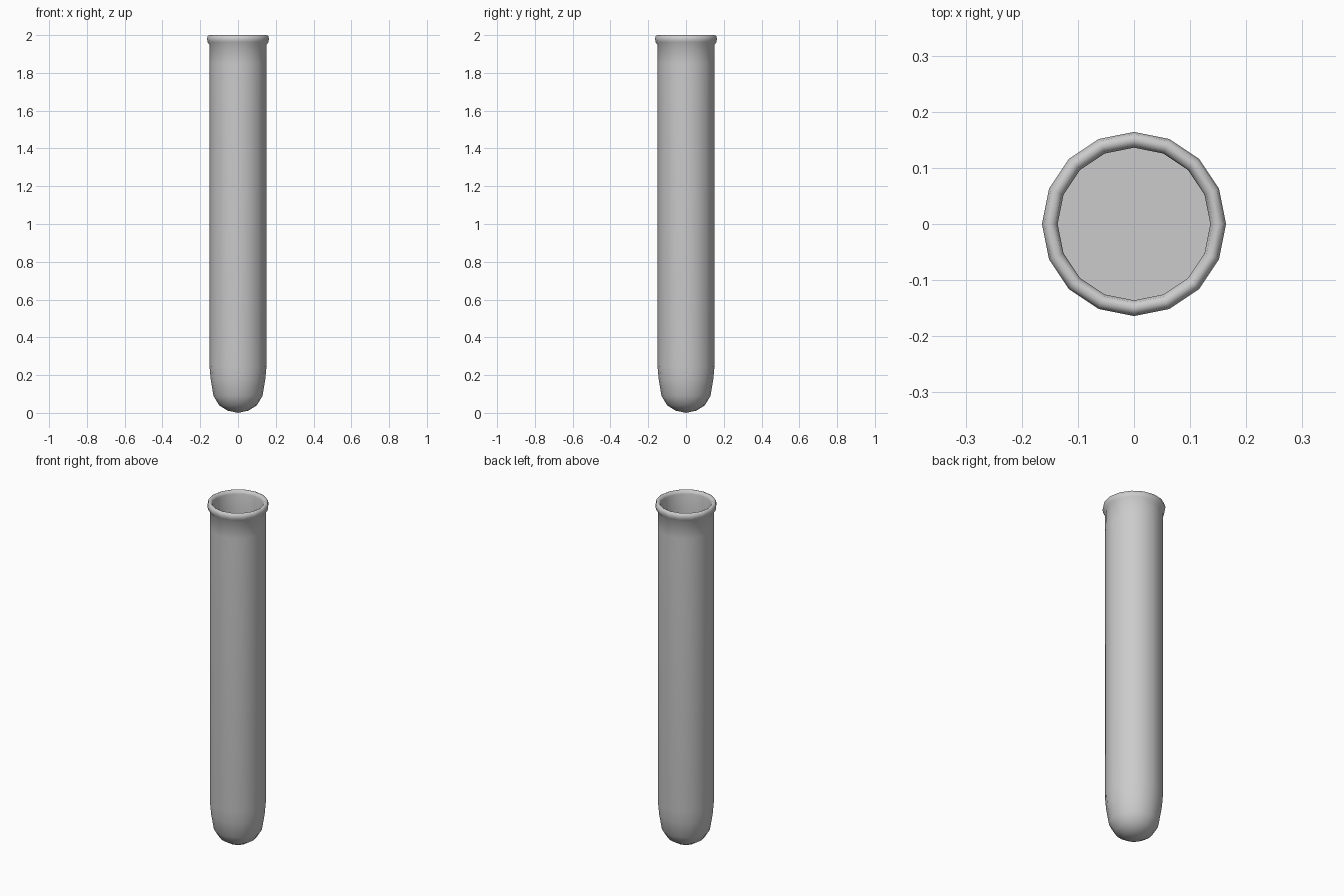
import bpy, bmesh, math

if "Cube" in bpy.data.objects:
    bpy.data.objects.remove(bpy.data.objects["Cube"])

SIDES = 16

# Revolved outline: rounded base, outer wall, rolled rim, inner wall, flat floor
profile = [(0.055, 0.012), (0.10, 0.04), (0.13, 0.09), (0.145, 0.18), (0.151, 0.25),
           (0.151, 1.85), (0.152, 1.95), (0.161, 1.963), (0.164, 1.98),
           (0.160, 1.996), (0.150, 2.0), (0.140, 1.995), (0.136, 1.98),
           (0.136, 1.85), (0.136, 0.20)]

bm = bmesh.new()
rings = []
for r, z in profile:
    rings.append([bm.verts.new((r * math.cos(2 * math.pi * i / SIDES),
                                r * math.sin(2 * math.pi * i / SIDES), z))
                  for i in range(SIDES)])

# Skin between rings
for a, b in zip(rings, rings[1:]):
    for i in range(SIDES):
        j = (i + 1) % SIDES
        bm.faces.new((a[i], a[j], b[j], b[i]))

# Base pole and inner floor
tip = bm.verts.new((0, 0, 0))
for i in range(SIDES):
    bm.faces.new((tip, rings[0][(i + 1) % SIDES], rings[0][i]))
bm.faces.new(rings[-1])
bmesh.ops.recalc_face_normals(bm, faces=bm.faces)

mesh = bpy.data.meshes.new("test_tube")
bm.to_mesh(mesh)
bm.free()
tube = bpy.data.objects.new("test_tube", mesh)
bpy.context.collection.objects.link(tube)

# Smooth shading with a sharp floor edge
bpy.context.view_layer.objects.active = tube
tube.select_set(True)
bpy.ops.object.shade_smooth_by_angle(angle=math.radians(60))
